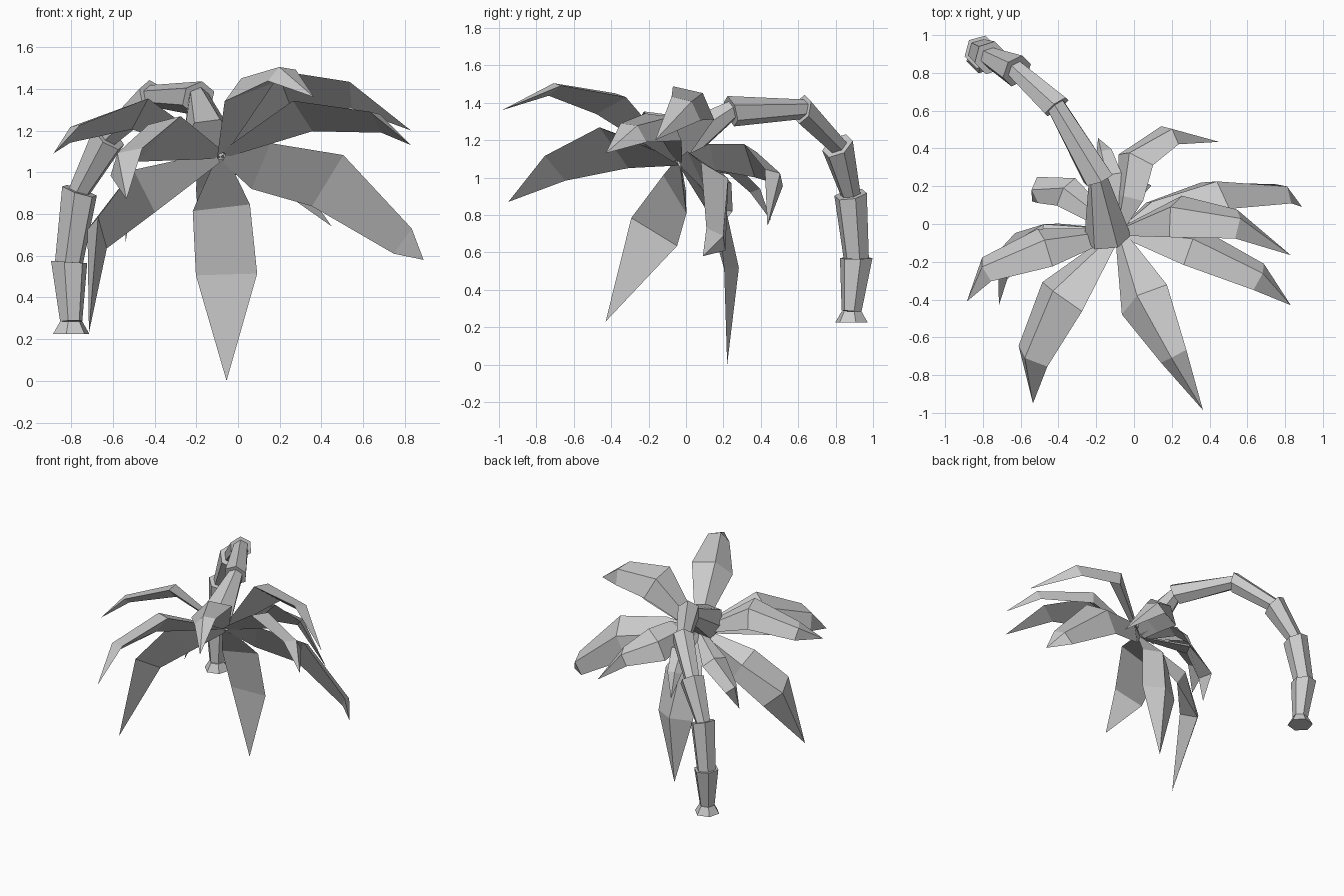
import bpy
import bmesh
from math import radians, sin, cos, tau
from mathutils import Vector

default_cube = bpy.data.objects.get("Cube")
if default_cube:
    bpy.data.objects.remove(default_cube, do_unlink=True)

# Single flat colour
grey = bpy.data.materials.new("plain grey")
grey.use_nodes = True
colour = (0.6, 0.6, 0.6, 1)
grey.diffuse_color = colour
grey.node_tree.nodes["Principled BSDF"].inputs["Base Color"].default_value = colour

UP = Vector((0, 0, 1))
CROWN = Vector((-0.08, -0.04, 1.08))


def finish(bm, name):
    """Turn a closed bmesh into a flat-shaded named object."""
    bmesh.ops.recalc_face_normals(bm, faces=bm.faces[:])
    mesh = bpy.data.meshes.new(name)
    bm.to_mesh(mesh)
    bm.free()
    mesh.materials.append(grey)
    obj = bpy.data.objects.new(name, mesh)
    bpy.context.collection.objects.link(obj)
    return obj


def frustum(name, start, end, start_radius, end_radius, start_axis, end_axis, sides=6):
    """Tapered trunk section whose two end rings follow their own axes."""
    bm = bmesh.new()
    rings = []
    for centre, radius, axis in ((start, start_radius, start_axis), (end, end_radius, end_axis)):
        across = axis.cross(Vector((1, 1, 0))).normalized()
        other = axis.cross(across).normalized()
        ring = []
        for i in range(sides):
            angle = tau * i / sides
            ring.append(bm.verts.new(centre + radius * (across * cos(angle) + other * sin(angle))))
        rings.append(ring)
    low, high = rings
    for i in range(sides):
        j = (i + 1) % sides
        bm.faces.new((low[i], low[j], high[j], high[i]))
    bm.faces.new(low[::-1])
    bm.faces.new(high)
    return finish(bm, name)


def frond(name, roll, stations, tip):
    """Ridged leaf with a flat underside: stations are centre and half width, roll banks it."""
    first = Vector(stations[0][0])
    root = CROWN + (first - CROWN).normalized() * 0.02
    centres = [root] + [Vector(c) for c, _ in stations] + [Vector(tip)]
    widths = [0.03] + [w for _, w in stations]
    bm = bmesh.new()
    rows = []
    for i, width in enumerate(widths):
        along = (centres[i + 1] - centres[max(i - 1, 0)]).normalized()
        side = along.cross(UP).normalized()
        normal = side.cross(along)
        bank = radians(roll)
        edge = side * cos(bank) + normal * sin(bank)
        ridge = edge.cross(along) * width * 0.53
        rows.append([bm.verts.new(centres[i] + o) for o in (-edge * width, ridge, edge * width)])
    point = bm.verts.new(centres[-1])
    for k in range(3):
        j = (k + 1) % 3
        for a, b in zip(rows, rows[1:]):
            bm.faces.new((a[k], a[j], b[j], b[k]))
        bm.faces.new((rows[-1][k], rows[-1][j], point))
    bm.faces.new(rows[0])
    return finish(bm, name)


# Arching trunk: stacked sections, each narrow at its start and wide at its end
joints = [Vector(p) for p in (
    (-0.80, 0.885, 0.285), (-0.81, 0.91, 0.57), (-0.76, 0.88, 0.91),
    (-0.62, 0.81, 1.17), (-0.41, 0.62, 1.365), (-0.19, 0.24, 1.355), (-0.14, -0.07, 1.155))]
end_radii = (0.09, 0.09, 0.09, 0.08, 0.085, 0.125)
axes = []
for i in range(len(joints)):
    axes.append((joints[min(i + 1, len(joints) - 1)] - joints[max(i - 1, 0)]).normalized())
for i, radius in enumerate(end_radii):
    frustum("trunk_section_%d" % (i + 1), joints[i], joints[i + 1],
            0.055 if i != 1 else 0.07, radius, axes[i], axes[i + 1])

# Flared foot of the trunk
foot = Vector((-0.80, 0.885, 0.225))
frustum("trunk_foot", foot, joints[0], 0.09, 0.055, UP, UP)

# Fronds around the crown
frond("front_frond", -20,
      [((0.055, -0.40, 1.385), 0.15), ((0.21, -0.70, 1.465), 0.08)], (0.365, -0.985, 1.36))
frond("front_right_frond", -40,
      [((-0.38, -0.385, 1.16), 0.17), ((-0.535, -0.70, 1.05), 0.115)], (-0.535, -0.95, 0.87))
frond("right_upper_frond", -35,
      [((-0.47, -0.125, 1.28), 0.13), ((-0.78, -0.24, 1.185), 0.08)], (-0.885, -0.41, 1.09))
frond("right_lower_frond", -68,
      [((-0.45, -0.06, 0.91), 0.13), ((-0.65, -0.17, 0.71), 0.145)], (-0.715, -0.43, 0.23))
frond("back_right_frond", -15,
      [((-0.36, 0.17, 0.99), 0.09), ((-0.51, 0.18, 0.83), 0.07)], (-0.54, 0.12, 0.66))
frond("hanging_frond", 17,
      [((-0.08, 0.14, 0.83), 0.14), ((-0.055, 0.205, 0.51), 0.147)], (-0.055, 0.22, 0.0))
frond("back_frond", 20,
      [((-0.13, 0.25, 1.04), 0.07), ((-0.16, 0.37, 0.93), 0.05)], (-0.19, 0.455, 0.77))
frond("back_left_frond", 45,
      [((-0.02, 0.14, 1.11), 0.10), ((0.01, 0.34, 1.09), 0.13), ((0.19, 0.47, 1.00), 0.08)],
      (0.45, 0.435, 0.74))
frond("left_lower_frond", 60,
      [((0.11, 0.06, 1.03), 0.13), ((0.43, 0.15, 0.96), 0.16), ((0.79, 0.16, 0.67), 0.09)],
      (0.89, 0.09, 0.58))
frond("left_upper_frond", 42,
      [((0.22, 0.04, 1.40), 0.145), ((0.54, 0.0, 1.37), 0.10)], (0.83, -0.165, 1.20))
frond("front_left_frond", 35,
      [((0.31, -0.12, 1.27), 0.13), ((0.66, -0.28, 1.24), 0.09)], (0.83, -0.43, 1.13))
